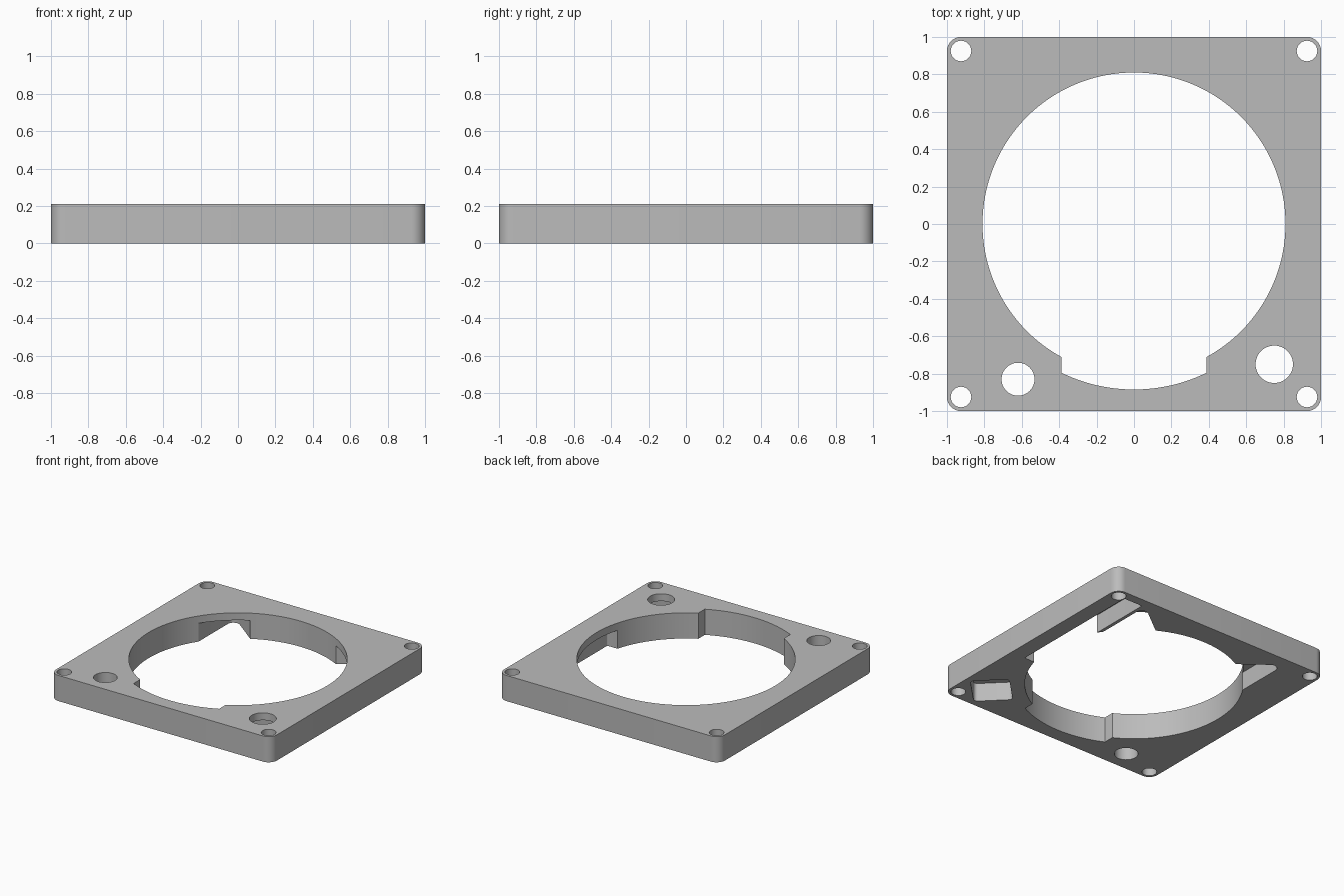
import bpy, bmesh, math

cube = bpy.data.objects.get("Cube")
if cube:
    bpy.data.objects.remove(cube, do_unlink=True)

HEIGHT = 0.21
CEILING = 0.15      # roof of the underside pockets
BORE = 0.81

grey = bpy.data.materials.new("plain grey")
grey.use_nodes = True
grey.diffuse_color = (0.5, 0.5, 0.5, 1)
grey.node_tree.nodes["Principled BSDF"].inputs["Base Color"].default_value = (0.5, 0.5, 0.5, 1)


def arc(cx, cy, r, start, end, steps):
    return [(cx + r * math.cos(math.radians(start + (end - start) * i / steps)),
             cy + r * math.sin(math.radians(start + (end - start) * i / steps)))
            for i in range(steps + 1)]


def circle(cx, cy, r, steps=48):
    return arc(cx, cy, r, 0, 360, steps)[:-1]


def rounded_box(cx, cy, hx, hy, r, turn=0):
    points = []
    for k, (sx, sy) in enumerate([(1, 1), (-1, 1), (-1, -1), (1, -1)]):
        points += arc(sx * (hx - r), sy * (hy - r), r, k * 90, k * 90 + 90, 8)
    c, s = math.cos(math.radians(turn)), math.sin(math.radians(turn))
    return [(cx + c * x - s * y, cy + s * x + c * y) for x, y in points]


def prism(name, outline, z0, z1):
    """Extrude a flat outline between two heights."""
    bm = bmesh.new()
    face = bm.faces.new([bm.verts.new((x, y, z0)) for x, y in outline])
    top = bmesh.ops.extrude_face_region(bm, geom=[face])["geom"]
    bmesh.ops.translate(bm, vec=(0, 0, z1 - z0),
                        verts=[v for v in top if isinstance(v, bmesh.types.BMVert)])
    bmesh.ops.recalc_face_normals(bm, faces=bm.faces)
    mesh = bpy.data.meshes.new(name)
    bm.to_mesh(mesh)
    bm.free()
    mesh.materials.append(grey)
    obj = bpy.data.objects.new(name, mesh)
    bpy.context.collection.objects.link(obj)
    return obj


# Square plate with rounded corners
plate = prism("mounting_plate", rounded_box(0, 0, 1, 1, 0.075), 0, HEIGHT)
bpy.context.view_layer.objects.active = plate
plate.select_set(True)


def cut(outline, top=HEIGHT + 0.1):
    cutter = prism("cutter", outline, -0.1, top)
    cutter.hide_render = True
    mod = plate.modifiers.new("cut", "BOOLEAN")
    mod.operation = "DIFFERENCE"
    mod.solver = "EXACT"
    mod.object = cutter
    bpy.ops.object.modifier_apply(modifier=mod.name)
    bpy.data.objects.remove(cutter, do_unlink=True)


# Main bore and the shallow notch at the front
cut(circle(0, 0, BORE, 128))
half = math.degrees(math.asin(0.387 / 0.885))
cut(arc(0, 0, 0.885, 270 - half, 270 + half, 24) + [(0.387, -0.6), (-0.387, -0.6)])

# Screw holes and the two larger front holes
for sx in (-1, 1):
    for sy in (-1, 1):
        cut(circle(sx * 0.925, sy * 0.925, 0.055, 32))
cut(circle(-0.62, -0.83, 0.088))
cut(circle(0.75, -0.75, 0.1))

# Underside recess around the larger hole
cut(rounded_box(0.75, -0.75, 0.15, 0.145, 0.03, 45), CEILING)

# Mirrored underside corner pockets opening into the bore
for side in (-1, 1):
    pocket = [(0.673, 0.4)] + arc(0.623, 0.83, 0.05, 0, 130, 10) + [(0.36, 0.69)]
    cut([(side * x, y) for x, y in pocket], CEILING)

# Long underside channel beside the bore, behind a thin rib
cut(rounded_box(0.785, 0.35, 0.085, 0.575, 0.01), CEILING)

bpy.ops.object.shade_smooth_by_angle(angle=math.radians(30))
